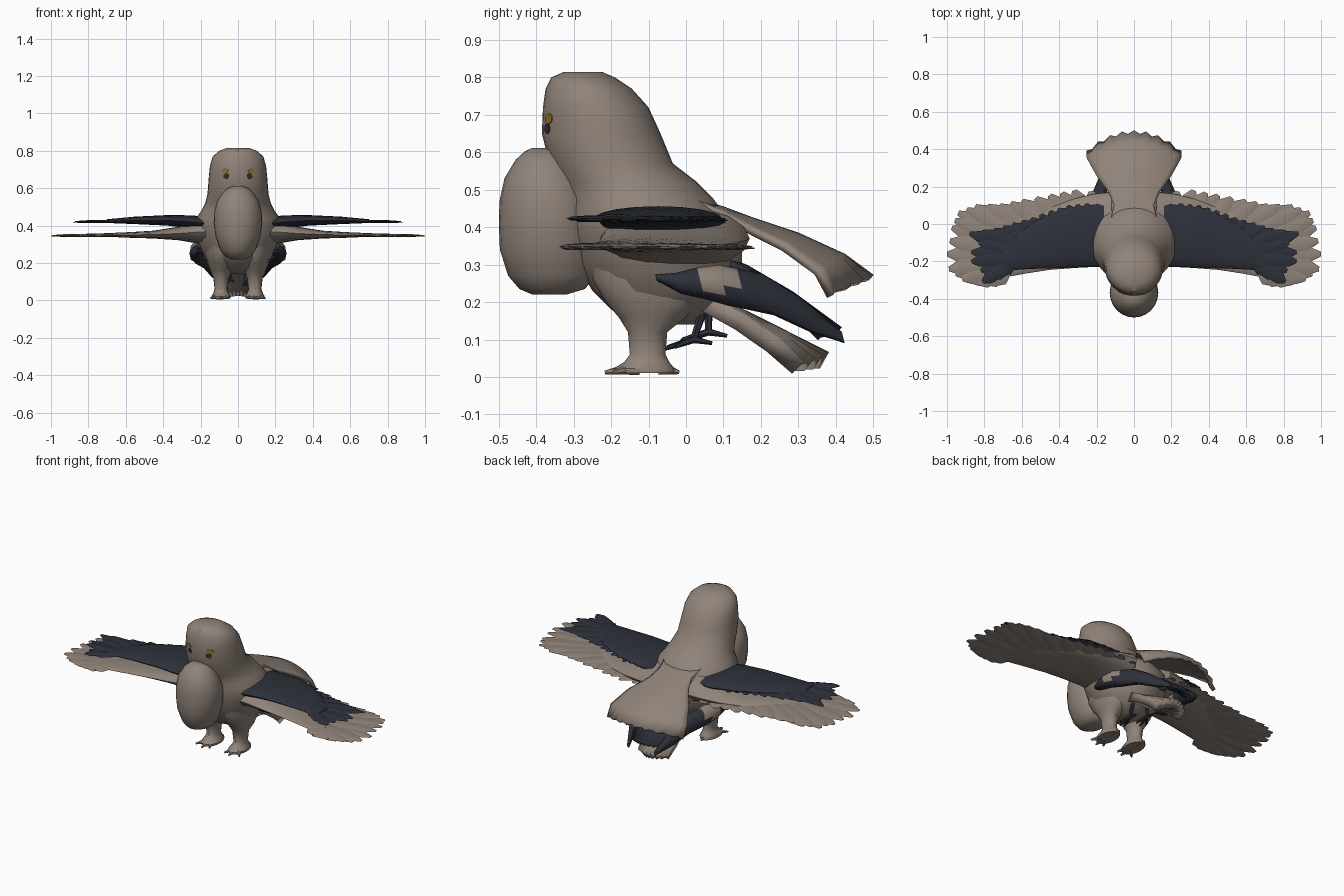
import bpy, bmesh, math
from mathutils import Vector as V

if "Cube" in bpy.data.objects:
    bpy.data.objects.remove(bpy.data.objects["Cube"])


def material(name, col):
    m = bpy.data.materials.new(name)
    m.diffuse_color = (*col, 1)
    m.use_nodes = True
    m.node_tree.nodes["Principled BSDF"].inputs["Base Color"].default_value = m.diffuse_color
    return m


TAUPE = material("taupe", (0.28, 0.23, 0.195))
DARK = material("dark slate", (0.026, 0.030, 0.042))
YELLOW = material("yellow", (0.28, 0.18, 0.015))


def finish(bm, name, *mats):
    bmesh.ops.recalc_face_normals(bm, faces=bm.faces[:])
    me = bpy.data.meshes.new(name)
    bm.to_mesh(me)
    bm.free()
    for m in mats:
        me.materials.append(m)
    ob = bpy.data.objects.new(name, me)
    bpy.context.collection.objects.link(ob)
    bpy.ops.object.select_all(action='DESELECT')
    ob.select_set(True)
    bpy.context.view_layer.objects.active = ob
    bpy.ops.object.shade_smooth_by_angle(angle=math.radians(40))
    return ob


def ring(c, u, v, n=24):
    c, u, v = V(c), V(u), V(v)
    return [c + u * math.cos(2 * math.pi * i / n) + v * math.sin(2 * math.pi * i / n)
            for i in range(n)]


def loft(name, strips, *mats, rule=None):
    """Skin every strip (a list of rings) into a capped tube."""
    bm = bmesh.new()
    for rings in strips:
        rows = [[bm.verts.new(p) for p in r] for r in rings]
        n = len(rows[0])
        for a, b in zip(rows, rows[1:]):
            for i in range(n):
                bm.faces.new((a[i], a[(i + 1) % n], b[(i + 1) % n], b[i]))
        bm.faces.new(rows[0])
        bm.faces.new(rows[-1])
    if rule:
        for f in bm.faces:
            f.material_index = int(rule(f.calc_center_median()))
    return finish(bm, name, *mats)


def stack(rows, cx=0, n=24):
    """Horizontal rings from (z, front y, back y, half width)."""
    return [ring((cx, (a + b) / 2, z), (rx, 0, 0), (0, (b - a) / 2, 0), n) for z, a, b, rx in rows]


def tube(a, b, ra, rb, n=6):
    d = (V(b) - V(a)).normalized()
    u = d.orthogonal().normalized()
    v = d.cross(u)
    return [ring(a, u * ra, v * ra, n), ring(b, u * rb, v * rb, n)]


def feather(root, tip, w, th):
    root, tip = V(root), V(tip)
    d = tip - root
    side = V((-d.y, d.x, 0)).normalized()
    return [ring(root + d * t, side * w * k, V((0, 0, th * k)), 6)
            for t, k in ((0, .6), (.5, 1), (.86, .85), (1, .25))]


def wing(name, s, arm, roots, tips, z, w, mat):
    """Arm panel plus overlapping flight feathers."""
    strips = [[ring((s * x, y, zc), (0, ry, 0), (0, 0, rz), 16) for x, y, zc, ry, rz in arm]]
    pts = []
    for a, b in zip(tips, tips[1:]):       # split the widely spaced trailing edge
        pts.append(V(a))
        if (V(b) - V(a)).length > 0.085:
            pts.append((V(a) + V(b)) / 2)
    pts.append(V(tips[-1]))
    for i, p in enumerate(pts):
        r = V(roots[0]).lerp(V(roots[1]), i / (len(pts) - 1))
        dz = 0.004 * (i % 2)
        strips.append(feather((s * r.x, r.y, z + dz), (s * p.x, p.y, z - 0.006 + dz), w, 0.007))
    return loft(name, strips, mat)


def fan(name, rows, bow, droop, thick, mat, n=16):
    """Arched tail fan from (half width, y, z) rows, with a scalloped end."""
    bm = bmesh.new()
    grid = []
    for j, (w, y, z) in enumerate(rows):
        t = j / (len(rows) - 1)
        row = []
        for i in range(n + 1):
            u = 2 * i / n - 1
            notch = 0.018 if (j == len(rows) - 1 and i % 2) else 0
            row.append(bm.verts.new((w * u, y - bow * t * t * u * u - notch, z - droop * t * u * u)))
        grid.append(row)
    for a, b in zip(grid, grid[1:]):
        for i in range(n):
            bm.faces.new((a[i], a[i + 1], b[i + 1], b[i]))
    ob = finish(bm, name, mat)
    mod = ob.modifiers.new("thickness", 'SOLIDIFY')
    mod.thickness = thick
    mod.offset = 0
    return ob


# Head and body in one mass
loft("head_and_body", [stack([
    (.14, -.12, .02, .06), (.18, -.20, .08, .13), (.23, -.25, .12, .18), (.30, -.29, .15, .21),
    (.38, -.31, .15, .235), (.44, -.32, .10, .225), (.48, -.32, .07, .195), (.52, -.34, .03, .175),
    (.57, -.365, -.035, .163), (.65, -.385, -.068, .157), (.72, -.382, -.10, .15),
    (.77, -.375, -.145, .135), (.80, -.36, -.19, .10), (.815, -.325, -.225, .06)], n=32)], TAUPE)

# Puffed breast
loft("breast", [stack([
    (.22, -.41, -.32, .04), (.235, -.445, -.27, .07), (.27, -.475, -.24, .095),
    (.34, -.497, -.235, .12), (.41, -.50, -.235, .13), (.47, -.498, -.24, .128),
    (.53, -.485, -.27, .112), (.58, -.455, -.30, .08), (.603, -.43, -.32, .05),
    (.612, -.41, -.35, .02)])], TAUPE)

# Upper, middle and lower tails
fan("upper_tail", [(.13, 0, .475), (.105, .10, .445), (.13, .18, .415), (.20, .30, .375),
                   (.25, .42, .32), (.25, .495, .265)], .11, .05, .02, TAUPE)
fan("dark_tail", [(.10, .06, .33), (.11, .16, .29), (.11, .28, .22), (.10, .41, .125)],
    .05, .02, .02, DARK)
fan("lower_tail", [(.08, .05, .20), (.09, .15, .155), (.10, .26, .10), (.09, .37, .045)],
    .07, .02, .05, TAUPE)

TIPS = [(.14, .17), (.32, .18), (.45, .155), (.6, .125), (.72, .10), (.85, .095), (.94, .06),
        (.975, -.02), (.985, -.09), (1, -.16), (.99, -.24), (.92, -.295), (.83, -.32), (.73, -.325)]
DARK_TIPS = [(.14, .1), (.25, .11), (.35, .1), (.45, .07), (.55, .03), (.65, 0), (.75, -.03),
             (.88, -.05), (.83, -.1), (.87, -.15), (.87, -.2), (.82, -.25), (.81, -.31), (.69, -.265)]

for s, side in ((1, "left"), (-1, "right")):
    # Spread wing and the dark wing above it
    wing(side + "_wing", s,
         [(.12, -.03, .37, .20, .085), (.22, -.035, .365, .195, .06), (.32, -.05, .358, .185, .036),
          (.45, -.08, .352, .165, .021), (.58, -.14, .35, .125, .015), (.74, -.225, .35, .07, .008)],
         [(.15, -.1), (.70, -.22)], TIPS, .350, .05, TAUPE)
    wing(side + "_dark_wing", s,
         [(.16, -.06, .41, .17, .035), (.25, -.065, .42, .165, .035), (.38, -.075, .428, .16, .028),
          (.55, -.12, .428, .12, .02), (.70, -.19, .424, .06, .01)],
         [(.2, -.1), (.66, -.2)], DARK_TIPS, .424, .036, DARK)

    # Folded dark wing along the flank, with a taupe patch
    loft(side + "_folded_wing",
         [[ring((s * x, y, z), (hw, 0, 0), (0, -.25 * h, h), 12) for y, x, z, h, hw in (
             (-.08, .20, .265, .008, .02), (-.02, .222, .25, .028, .03), (.04, .22, .25, .042, .04),
             (.10, .205, .245, .055, .045), (.15, .19, .235, .055, .04), (.22, .165, .22, .055, .035),
             (.32, .13, .165, .045, .025), (.42, .09, .105, .015, .01))]],
         DARK, TAUPE, rule=lambda c: .05 < c.y < .16 and c.z > .235)

    # Leg and foot
    toes = [tube((s * .09, -.13, .025), (s * x, y, .012), .02, .005)
            for x, y in ((.05, -.20), (.09, -.217), (.145, -.195))]
    toes.append(tube((s * .09, -.07, .025), (s * .09, -.018, .012), .02, .005))
    loft(side + "_leg", [stack([
        (.33, -.26, .03, .08), (.26, -.25, .03, .085), (.20, -.215, .03, .075), (.16, -.18, .0, .06),
        (.12, -.155, -.05, .042), (.06, -.15, -.055, .035), (.04, -.165, -.045, .042),
        (.022, -.195, -.03, .052), (.01, -.195, -.03, .05)], s * .09, 16)], TAUPE)
    loft(side + "_toes", toes, TAUPE)

    # Small dark leg with claws
    k = (s * .045, .04 - .02 * s, .11 - .01 * s)
    claws = [tube((s * .045, .06, .22), k, .014, .009)]
    for dx, dy, dz in ((-.02, -.07, -.02), (.01, -.075, -.025), (.03, -.05, -.02), (0, .05, -.01)):
        claws.append(tube(k, (k[0] + s * dx, k[1] + dy, k[2] + dz), .010, .005))
    loft(side + "_dark_claws", claws, DARK)

    # Eye plate and dark cheek mark on the face
    for part, x, z, ru, rv, mat in (("_eye", .07, .69, .02, .014, YELLOW),
                                    ("_cheek_mark", .062, .663, .017, .014, DARK)):
        y = -.23 - .151 * math.sqrt(1 - (x / .153) ** 2)
        nrm = V((x / .153 ** 2, (y + .23) / .151 ** 2, 0)).normalized()
        u = V((-nrm.y, nrm.x, 0)) * ru
        plate = []
        for off in (-.004, .004):
            p = V((x, y, z)) + nrm * off
            plate.append([V((s * q.x, q.y, q.z)) for q in ring(p, u, (0, 0, rv), 12)])
        loft(side + part, [plate], mat)
